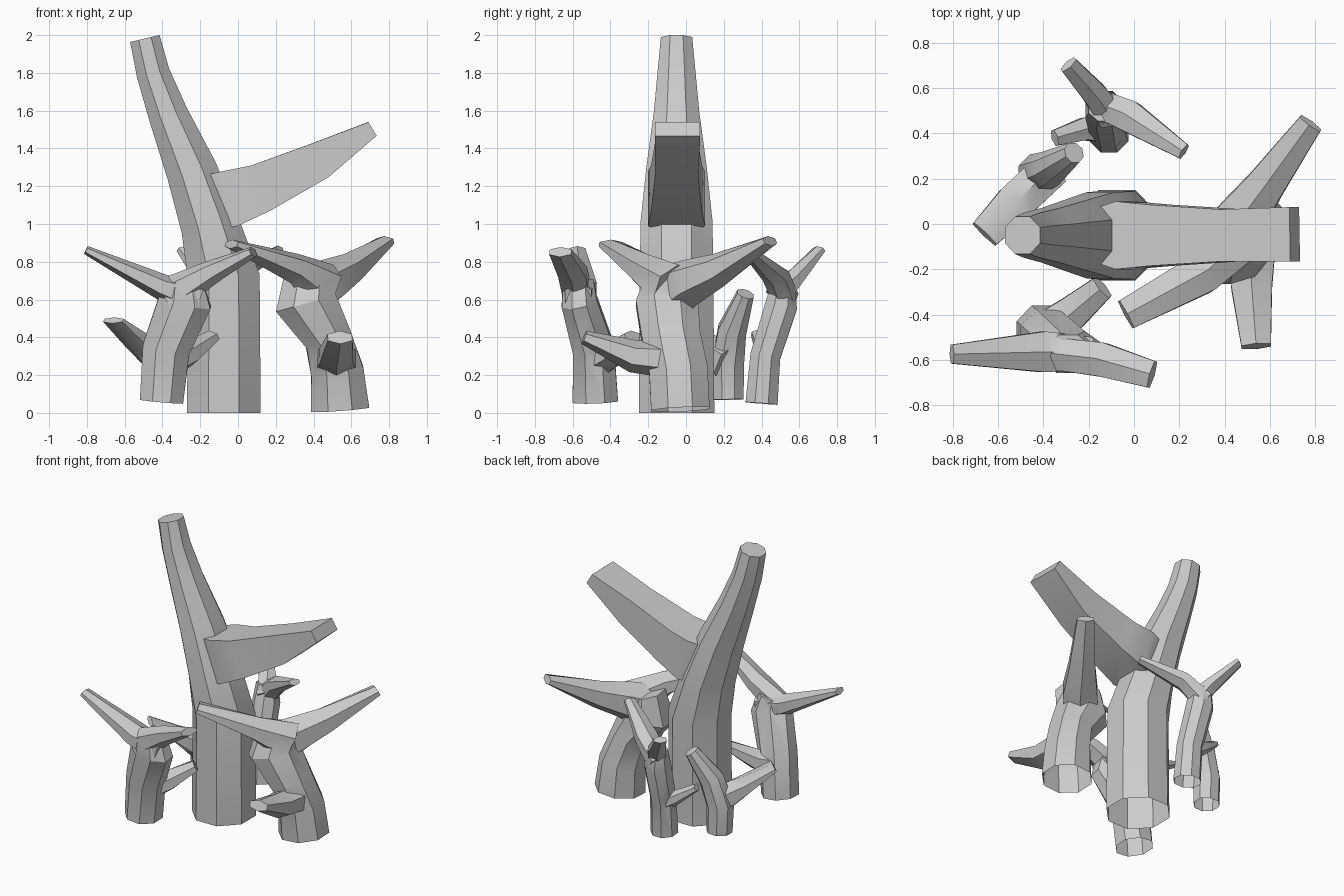
import bpy, bmesh, math
from mathutils import Vector


def limb(name, pts, sides, ref):
    """Faceted tube through (x, y, z, half_width, half_height) stations."""
    bm = bmesh.new()
    pos = [Vector(p[:3]) for p in pts]
    rings = []
    k = 1 / math.cos(math.pi / sides)
    for i, p in enumerate(pts):
        t = (pos[min(i + 1, len(pts) - 1)] - pos[max(i - 1, 0)]).normalized()
        v = (ref - ref.dot(t) * t).normalized()
        u = v.cross(t)
        ring = []
        for j in range(sides):
            a = 2 * math.pi * (j + 0.5) / sides
            ring.append(bm.verts.new(pos[i] + k * (u * p[3] * math.cos(a) + v * p[4] * math.sin(a))))
        rings.append(ring)
    for a, b in zip(rings, rings[1:]):
        for j in range(sides):
            n = (j + 1) % sides
            bm.faces.new((a[j], a[n], b[n], b[j]))
    bm.faces.new(rings[0])
    bm.faces.new(rings[-1])
    bmesh.ops.recalc_face_normals(bm, faces=bm.faces)
    me = bpy.data.meshes.new(name)
    bm.to_mesh(me)
    bm.free()
    ob = bpy.data.objects.new(name, me)
    bpy.context.collection.objects.link(ob)
    return ob


def stump(name, trunk, branches, sides=6):
    """Trunk with its branches welded on by boolean union, open underneath."""
    body = limb(name, trunk, 8, Vector((0, 1, 0)))
    parts = [limb(name + "_branch", b, sides, Vector((0, 0, 1))) for b in branches]
    for p in parts:
        m = body.modifiers.new("weld", 'BOOLEAN')
        m.operation, m.solver, m.object = 'UNION', 'EXACT', p
    bpy.context.view_layer.update()
    dg = bpy.context.evaluated_depsgraph_get()
    me = bpy.data.meshes.new_from_object(body.evaluated_get(dg))
    body.modifiers.clear()
    body.data = me
    for p in parts:
        bpy.data.objects.remove(p)
    # remove the base cap
    bm = bmesh.new()
    bm.from_mesh(me)
    base = trunk[0][2] + 0.04
    caps = [f for f in bm.faces if f.normal.z < -0.8 and f.calc_center_median().z < base]
    bmesh.ops.delete(bm, geom=caps, context='FACES_ONLY')
    bm.to_mesh(me)
    bm.free()
    bpy.ops.object.select_all(action='DESELECT')
    body.select_set(True)
    bpy.context.view_layer.objects.active = body
    bpy.ops.object.shade_smooth_by_angle(angle=math.radians(28))
    return body


# tall centre trunk with one broad, squared branch
stump("main_trunk",
      [(-.075, -.05, 0, .195, .2), (-.075, -.05, .72, .19, .195), (-.15, -.05, 1.0, .155, .19),
       (-.245, -.05, 1.28, .135, .16), (-.37, -.05, 1.58, .105, .12),
       (-.45, -.05, 1.8, .088, .1), (-.493, -.05, 1.982, .08, .083)],
      [[(-.2, -.05, 1.1, .1, .15), (-.04, -.05, 1.135, .15, .15), (.12, -.05, 1.19, .135, .13),
        (.43, -.05, 1.335, .115, .1), (.71, -.045, 1.503, .12, .042)]], sides=4)

# right stump
stump("right_stump",
      [(.54, -.03, .018, .155, .155), (.525, -.04, .22, .14, .155), (.475, -.08, .4, .125, .155),
       (.36, -.1, .58, .165, .165), (.38, -.08, .74, .13, .12)],
      [[(.36, -.1, .62, .11, .14), (.47, .02, .69, .11, .11), (.58, .17, .755, .085, .08),
        (.78, .445, .91, .055, .025)],
       [(.46, -.08, .66, .1, .12), (.3, -.22, .765, .09, .07), (-.035, -.4, .893, .068, .022)],
       [(.52, -.04, .28, .11, .09), (.52, -.28, .3, .09, .075), (.54, -.54, .4, .065, .032)]])

# front left stump
stump("front_left_stump",
      [(-.405, -.48, .06, .115, .12), (-.38, -.49, .34, .125, .11), (-.28, -.565, .59, .14, .095),
       (-.29, -.57, .7, .1, .08)],
      [[(-.2, -.57, .6, .07, .09), (-.4, -.565, .665, .09, .06), (-.805, -.575, .862, .042, .02)],
       [(-.38, -.57, .61, .07, .09), (-.14, -.6, .745, .075, .055), (.08, -.665, .852, .06, .025)],
       [(-.39, -.48, .27, .09, .09), (-.27, -.39, .31, .075, .06), (-.14, -.28, .405, .055, .03)]])

# back left low fork
stump("back_left_stump",
      [(-.42, .225, .07, .08, .08), (-.425, .222, .26, .085, .085), (-.37, .245, .44, .08, .075),
       (-.265, .315, .63, .045, .045)],
      [[(-.38, .23, .26, .085, .1), (-.53, .09, .38, .085, .05), (-.66, -.045, .49, .07, .016)]])

# back stump
stump("back_stump",
      [(-.11, .4, .05, .085, .085), (-.115, .42, .3, .08, .08), (-.13, .505, .57, .085, .085),
       (-.13, .515, .69, .07, .06)],
      [[(-.11, .48, .61, .06, .07), (-.17, .57, .71, .055, .045), (-.29, .705, .865, .04, .02)],
       [(-.15, .53, .6, .06, .07), (-.02, .475, .725, .07, .05), (.22, .32, .865, .035, .02)],
       [(-.11, .42, .27, .06, .06), (-.22, .42, .33, .05, .04), (-.35, .38, .42, .035, .022)]])
